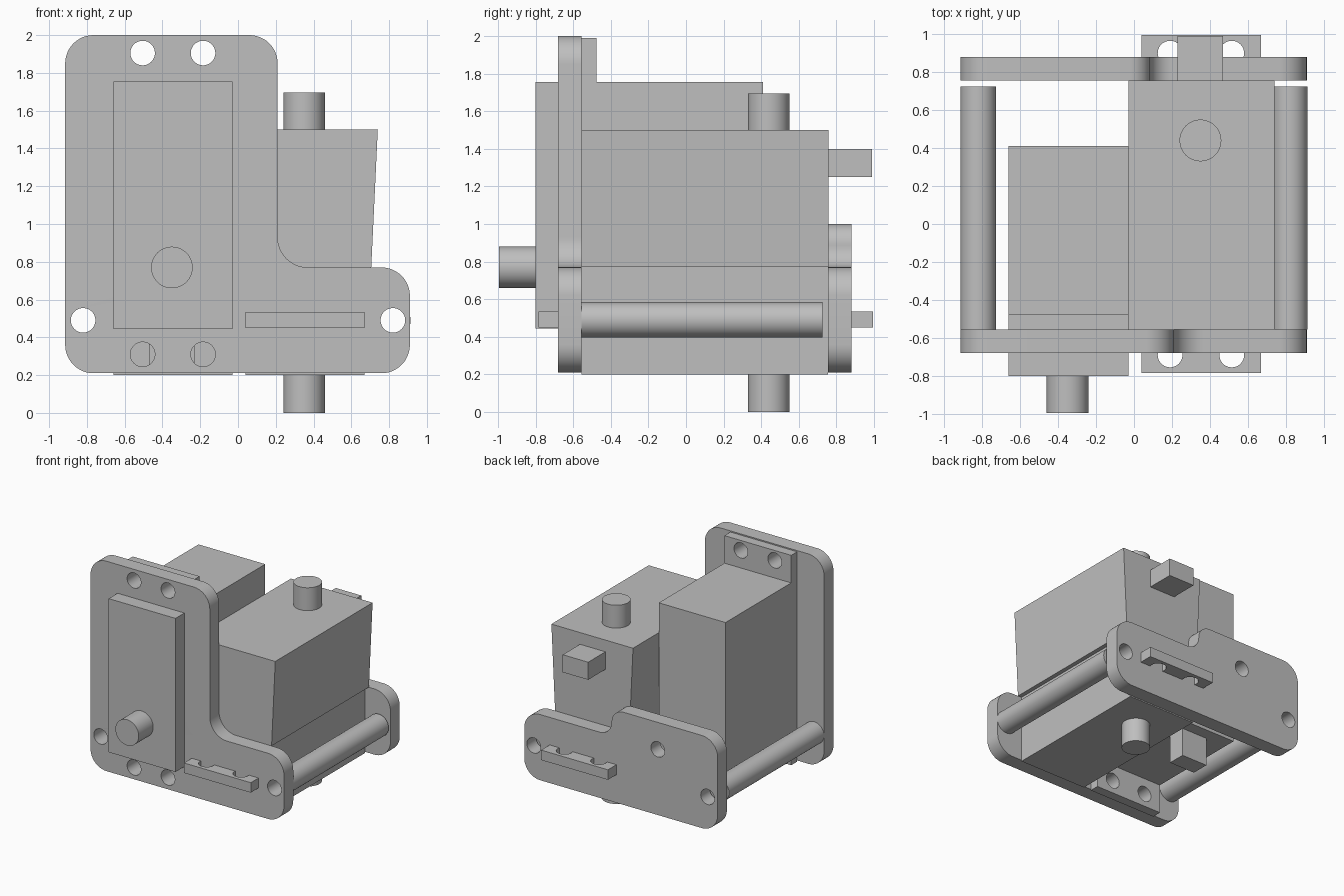
import bpy
import bmesh
from math import radians, sin, cos, pi
from mathutils import Vector, Matrix

cube = bpy.data.objects.get("Cube")
if cube:
    bpy.data.objects.remove(cube, do_unlink=True)

grey = bpy.data.materials.new("light_grey")
grey.use_nodes = True
colour = (0.52, 0.52, 0.52, 1)
grey.diffuse_color = colour
grey.node_tree.nodes["Principled BSDF"].inputs["Base Color"].default_value = colour

HOLE = 0.065
SHAFT = 0.11


def finish(name, mesh):
    mesh.materials.clear()
    mesh.materials.append(grey)
    obj = bpy.data.objects.new(name, mesh)
    bpy.context.collection.objects.link(obj)
    bpy.ops.object.select_all(action='DESELECT')
    obj.select_set(True)
    bpy.context.view_layer.objects.active = obj
    bpy.ops.object.shade_smooth_by_angle(angle=radians(30))
    return obj


def circle(cx, cy, r, n=48):
    return [(cx + r * cos(2 * pi * i / n), cy + r * sin(2 * pi * i / n)) for i in range(n)]


def rounded(corners, steps=12):
    """Right-angled outline from (x, y, radius) corners."""
    pts = []
    for i, (x, y, r) in enumerate(corners):
        p = Vector((x, y))
        a = (Vector(corners[i - 1][:2]) - p).normalized() * r
        b = (Vector(corners[(i + 1) % len(corners)][:2]) - p).normalized() * r
        if r == 0:
            pts.append(p)
            continue
        centre = p + a + b
        for k in range(steps + 1):
            t = pi / 2 * k / steps
            pts.append(centre - b * cos(t) - a * sin(t))
    return pts


def prism(name, outline, lo, hi, axis, holes=()):
    """Extruded outline with holes; axis Y draws in x/z, axis Z draws in x/y."""
    curve = bpy.data.curves.new(name, 'CURVE')
    curve.dimensions = '2D'
    curve.fill_mode = 'BOTH'
    curve.extrude = (hi - lo) / 2
    for loop in [outline, *holes]:
        spline = curve.splines.new('POLY')
        spline.points.add(len(loop) - 1)
        for point, (x, y) in zip(spline.points, loop):
            point.co = (x, y, 0, 1)
        spline.use_cyclic_u = True
    temp = bpy.data.objects.new(name + "_curve", curve)
    bpy.context.collection.objects.link(temp)
    bpy.context.view_layer.update()
    graph = bpy.context.evaluated_depsgraph_get()
    mesh = bpy.data.meshes.new_from_object(temp.evaluated_get(graph))
    bpy.data.objects.remove(temp, do_unlink=True)
    mid = (lo + hi) / 2
    if axis == 'Y':
        mesh.transform(Matrix.Translation((0, mid, 0)) @ Matrix.Rotation(pi / 2, 4, 'X'))
    else:
        mesh.transform(Matrix.Translation((0, 0, mid)))
    bm = bmesh.new()
    bm.from_mesh(mesh)
    bmesh.ops.remove_doubles(bm, verts=bm.verts, dist=0.0001)
    bmesh.ops.recalc_face_normals(bm, faces=bm.faces)
    bm.to_mesh(mesh)
    bm.free()
    return finish(name, mesh)


def box(name, x, y, z, bottom_scale=1):
    """Box from (low, high) ranges, optionally narrower in x at the bottom."""
    bm = bmesh.new()
    bmesh.ops.create_cube(bm, size=1)
    for v in bm.verts:
        if v.co.z < 0:
            v.co.x *= bottom_scale
        v.co = [sum(r) / 2 + c * (r[1] - r[0]) for r, c in zip((x, y, z), v.co)]
    mesh = bpy.data.meshes.new(name)
    bm.to_mesh(mesh)
    bm.free()
    return finish(name, mesh)


def rect(x0, x1, y0, y1):
    return [(x0, y0), (x1, y0), (x1, y1), (x0, y1)]


# Front L-shaped plate
R = 0.15
rod_holes = [circle(s * 0.82, 0.49, HOLE) for s in (-1, 1)]
front_flange_holes = [circle(x, z, HOLE) for x in (-0.505, -0.185) for z in (0.31, 1.905)]
prism("front_plate",
      rounded([(-0.915, 0.21, R), (0.91, 0.21, R), (0.91, 0.77, R),
               (0.21, 0.77, 0.16), (0.21, 2.0, R), (-0.915, 2.0, R)]),
      -0.68, -0.555, 'Y', rod_holes + front_flange_holes)

# Back stepped plate
prism("back_plate",
      rounded([(-0.915, 0.21, R), (0.91, 0.21, R), (0.91, 0.77, R),
               (0.085, 0.77, 0.115), (0.085, 1.0, 0.11), (-0.915, 1.0, R)]),
      0.755, 0.88, 'Y', rod_holes + [circle(-0.35, 0.77, HOLE)])

# Hollow spacer rods between the plates
for side, x in (("right", -0.82), ("left", 0.82)):
    prism(side + "_spacer_rod", circle(x, 0.49, 0.094), -0.555, 0.725, 'Y',
          [circle(x, 0.49, HOLE)])

# Front motor, shaft pointing forward
box("front_motor_body", (-0.66, -0.03), (-0.80, 0.41), (0.445, 1.755))
prism("front_motor_flange", rect(-0.66, -0.03, 0.2, 1.99), -0.555, -0.475, 'Y',
      front_flange_holes)
prism("front_motor_shaft", circle(-0.35, 0.77, SHAFT), -0.995, -0.79, 'Y')
box("front_motor_cable_stub", (-0.47, -0.23), (0.16, 0.31), (0.205, 0.46))

# Side motor, shaft pointing down, with a pivot on top
box("side_motor_body", (0.04, 0.67), (-0.555, 0.755), (0.2, 1.49))
prism("side_motor_flange", rect(0.04, 0.67, -0.785, 0.995), 0.45, 0.535, 'Z',
      [circle(x, y, HOLE) for x in (0.19, 0.515) for y in (-0.69, 0.9)])
prism("side_motor_shaft", circle(0.35, 0.44, SHAFT), 0, 0.21, 'Z')
box("side_motor_cable_stub", (0.23, 0.47), (0.74, 0.99), (1.25, 1.4))

# Tapered cover over the side motor, with its pivot pin
box("side_motor_cover", (-0.03, 0.74), (-0.555, 0.757), (0.77, 1.5), 0.91)
prism("cover_pivot_pin", circle(0.35, 0.44, SHAFT), 1.49, 1.695, 'Z')
